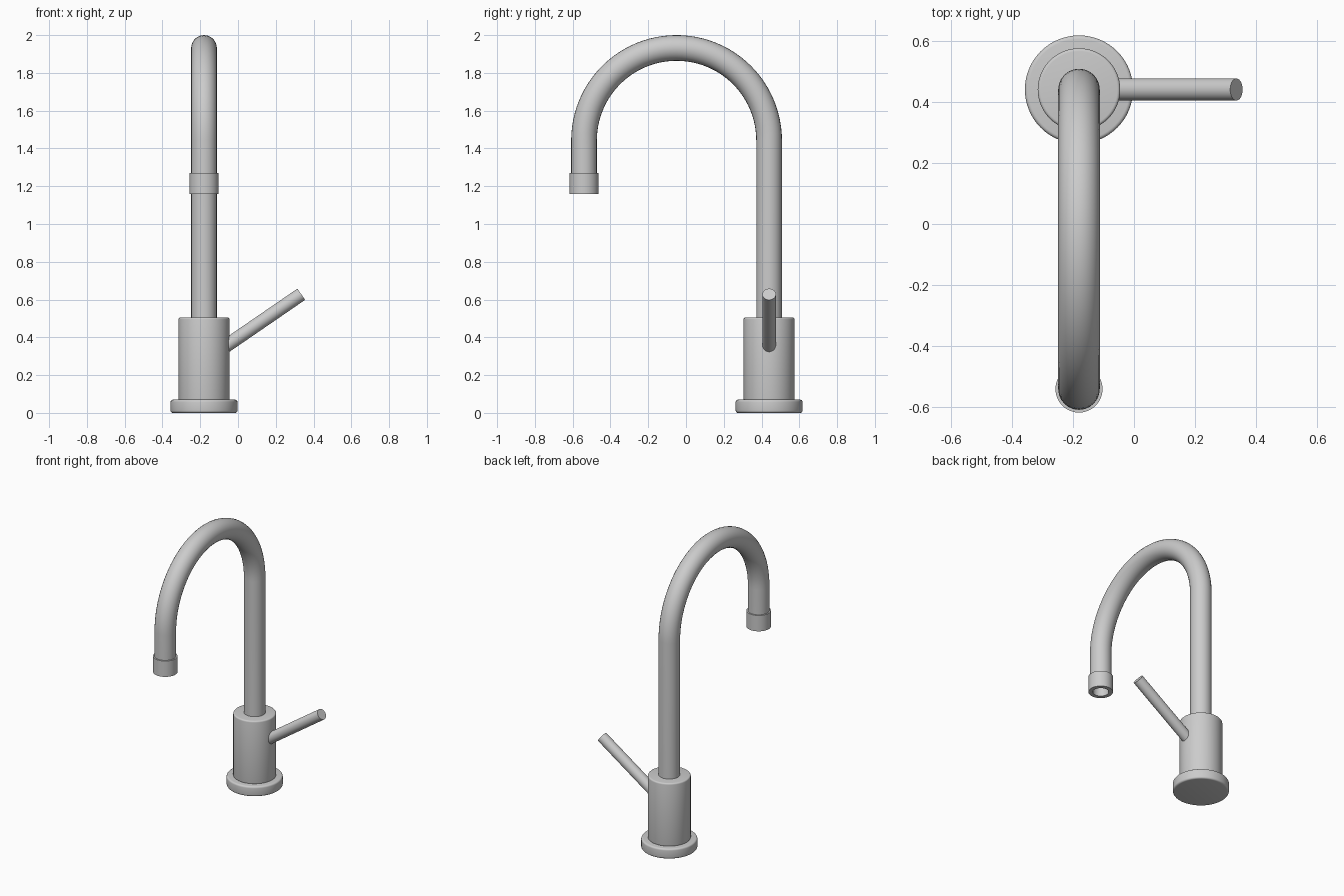
import bpy
import math
from mathutils import Vector

if "Cube" in bpy.data.objects:
    bpy.data.objects.remove(bpy.data.objects["Cube"], do_unlink=True)

metal = bpy.data.materials.new("brushed_grey_metal")
metal.use_nodes = True
GREY = (0.6, 0.6, 0.6, 1)
metal.diffuse_color = GREY
metal.node_tree.nodes["Principled BSDF"].inputs["Base Color"].default_value = GREY

POST = Vector((-0.18, 0.44, 0))     # axis of the base and riser
OUTLET_Y = -0.54                    # axis of the spout end
SIDES = 64


def finish(obj, name):
    obj.name = name
    obj.data.materials.clear()
    obj.data.materials.append(metal)
    bpy.ops.object.select_all(action="DESELECT")
    obj.select_set(True)
    bpy.context.view_layer.objects.active = obj
    bpy.ops.object.shade_smooth_by_angle(angle=math.radians(35))
    return obj


def lathe(name, profile, origin, closed=False):
    """Spin (radius, height) points, listed bottom to top outside, about z."""
    verts, faces = [], []
    count = len(profile)
    for i in range(SIDES):
        a = math.tau * i / SIDES
        verts += [(r * math.cos(a), r * math.sin(a), z) for r, z in profile]
    for i in range(SIDES):
        j = (i + 1) % SIDES
        for k in range(count if closed else count - 1):
            n = (k + 1) % count
            faces.append((i * count + k, j * count + k, j * count + n, i * count + n))
    if not closed:
        faces.append([i * count for i in reversed(range(SIDES))])
        faces.append([i * count + count - 1 for i in range(SIDES)])
    mesh = bpy.data.meshes.new(name)
    mesh.from_pydata(verts, [], faces)
    obj = bpy.data.objects.new(name, mesh)
    bpy.context.collection.objects.link(obj)
    obj.location = origin
    return finish(obj, name)


def rounded(radius, low, high, edge, steps=4):
    """Side profile of a cylinder with rounded rims."""
    arc = [math.pi / 2 * i / steps for i in range(steps + 1)]
    inner = radius - edge
    bottom = [(inner + edge * math.sin(a), low + edge * (1 - math.cos(a))) for a in arc]
    top = [(inner + edge * math.cos(a), high - edge * (1 - math.sin(a))) for a in arc]
    return bottom + top


# Base flange and valve body
lathe("base_flange", rounded(0.177, 0, 0.07, 0.012), POST)
lathe("valve_body", rounded(0.135, 0.065, 0.505, 0.01), POST)

# Gooseneck: riser, half circle and short drop
bend = (POST.y - OUTLET_Y) / 2
mid_y = (POST.y + OUTLET_Y) / 2
bend_z = 2 - 0.068 - bend
path = [(POST.x, POST.y, 0.48)]
for i in range(49):
    a = math.pi * i / 48
    path.append((POST.x, mid_y + bend * math.cos(a), bend_z + bend * math.sin(a)))
path.append((POST.x, OUTLET_Y, 1.2))
curve = bpy.data.curves.new("gooseneck_path", "CURVE")
curve.dimensions = "3D"
curve.bevel_depth = 0.068
curve.bevel_resolution = 10
spline = curve.splines.new("POLY")
spline.points.add(len(path) - 1)
for point, co in zip(spline.points, path):
    point.co = (*co, 1)
neck = bpy.data.objects.new("gooseneck_spout", curve)
bpy.context.collection.objects.link(neck)
bpy.ops.object.select_all(action="DESELECT")
neck.select_set(True)
bpy.context.view_layer.objects.active = neck
bpy.ops.object.convert(target="MESH")
finish(bpy.context.object, "gooseneck_spout")

# Hollow outlet collar
lathe("outlet_collar", [(0.05, 1.16), (0.077, 1.16), (0.077, 1.27), (0.05, 1.27)],
      (POST.x, OUTLET_Y, 0), closed=True)

# Slanted lever handle
start = Vector((-0.14, POST.y, 0.302))
end = Vector((0.335, POST.y, 0.628))
axis = end - start
bpy.ops.mesh.primitive_cylinder_add(vertices=SIDES, radius=0.036, depth=axis.length,
                                    location=(start + end) / 2)
lever = bpy.context.object
lever.rotation_euler = axis.to_track_quat("Z", "Y").to_euler()
finish(lever, "lever_handle")
